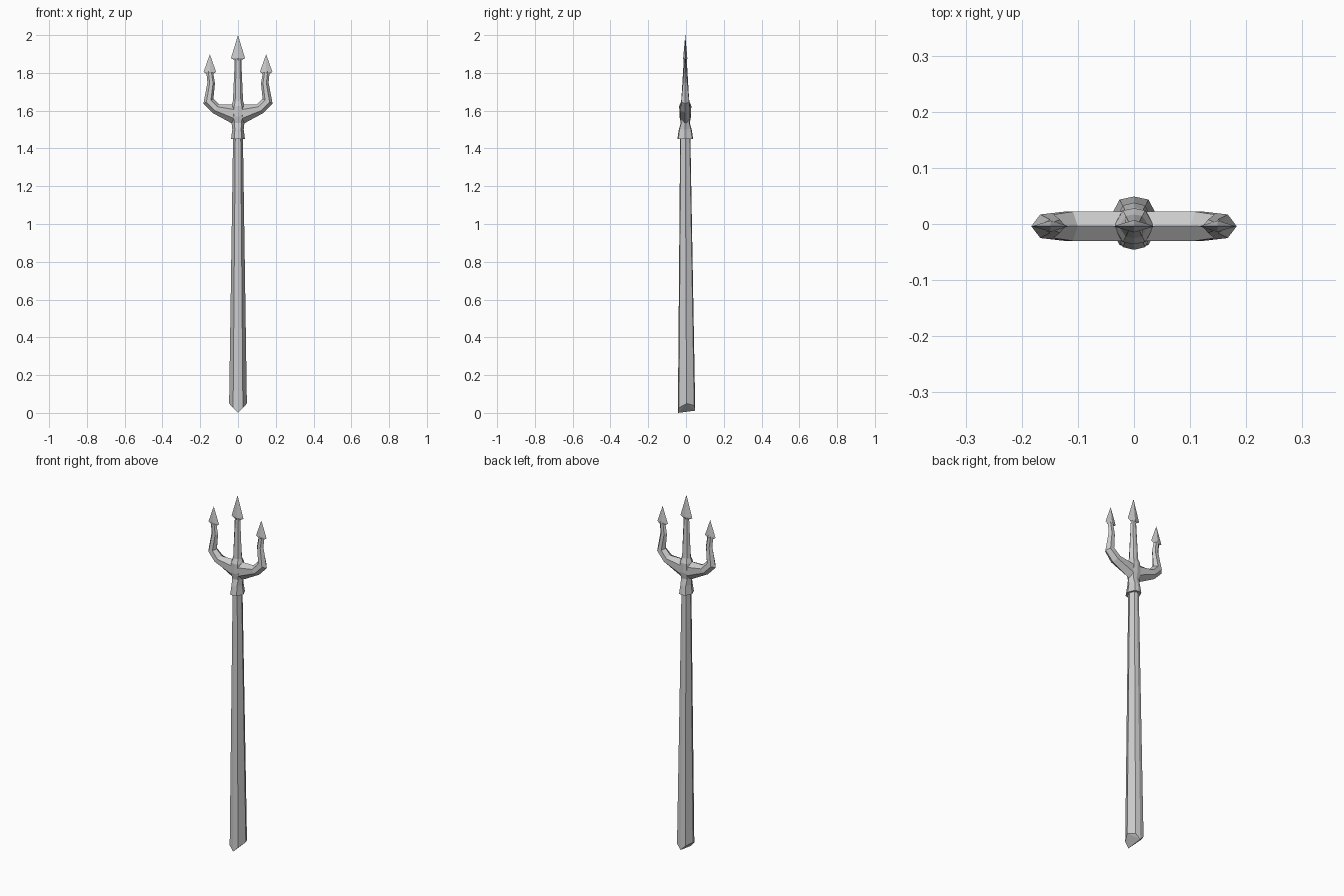
import bpy, bmesh

if "Cube" in bpy.data.objects:
    bpy.data.objects.remove(bpy.data.objects["Cube"])

OCT = [(1, 0), (.55, .88), (0, 1), (-.55, .88), (-1, 0), (-.55, -.88), (0, -1), (.55, -.88)]
DIAMOND = [(1, 0), (0, 1), (-1, 0), (0, -1)]


def loft(name, rings, mirror=False):
    """Skin a list of equal-length point rings and cap both ends."""
    bm = bmesh.new()
    vs = [[bm.verts.new(p) for p in ring] for ring in rings]
    n = len(vs[0])
    for a, b in zip(vs, vs[1:]):
        for i in range(n):
            j = (i + 1) % n
            bm.faces.new((a[i], a[j], b[j], b[i]))
    caps = [bm.faces.new(vs[0][::-1]), bm.faces.new(vs[-1])]
    bmesh.ops.triangulate(bm, faces=caps)
    bmesh.ops.remove_doubles(bm, verts=bm.verts, dist=1e-5)
    bmesh.ops.recalc_face_normals(bm, faces=bm.faces)
    me = bpy.data.meshes.new(name)
    bm.to_mesh(me)
    bm.free()
    ob = bpy.data.objects.new(name, me)
    bpy.context.collection.objects.link(ob)
    if mirror:
        ob.modifiers.new("Mirror", 'MIRROR').use_mirror_merge = False
    return ob


def ring(shape, z, rx, ry, cx=0, cy=-.004):
    return [(cx + rx * x, cy + ry * y, z) for x, y in shape]


# shaft: tapered octagon with a wedge-shaped foot
foot = [(x, y, abs(x) * 1.05 + (.012 if y > .03 else 0))
        for x, y, _ in ring(OCT, 0, .047, .046, cy=.003)]
loft("shaft", [foot, ring(OCT, 1.47, .026, .027)])

# collar, hub and centre prong in one stepped loft
CORE = [(1.45, .037, .042), (1.50, .030, .034), (1.535, .034, .024), (1.57, .040, .031),
        (1.625, .036, .032), (1.65, .027, .021), (1.87, .017, .008)]
loft("collar_and_centre_prong", [ring(OCT, *c) for c in CORE])


# arm: six-sided section swept between an inner and an outer edge
def section(inner, outer, d):
    pts = []
    for t, s in [(0, 0), (.25, -1), (.7, -1), (1, 0), (.7, 1), (.25, 1)]:
        pts.append((inner[0] + (outer[0] - inner[0]) * t, -.004 + s * d,
                    inner[1] + (outer[1] - inner[1]) * t))
    return pts


ARM = [((0, 1.632), (0, 1.515), .026), ((.10, 1.632), (.135, 1.588), .026),
       ((.13, 1.663), (.183, 1.638), .021), ((.122, 1.745), (.162, 1.748), .012),
       ((.133, 1.81), (.168, 1.81), .008)]
loft("side_prong", [section(*a) for a in ARM], mirror=True)


# barbed flat arrowheads
def head(name, cx, z0, z1, r, d, mirror=False):
    loft(name, [ring(DIAMOND, z0 - .012, r * .45, d * .9, cx), ring(DIAMOND, z0, r, d, cx),
                ring(DIAMOND, z1, .0002, .0002, cx)], mirror)


head("centre_tip", 0, 1.878, 2.0, .037, .011)
head("side_tip", .149, 1.805, 1.898, .033, .010, mirror=True)
